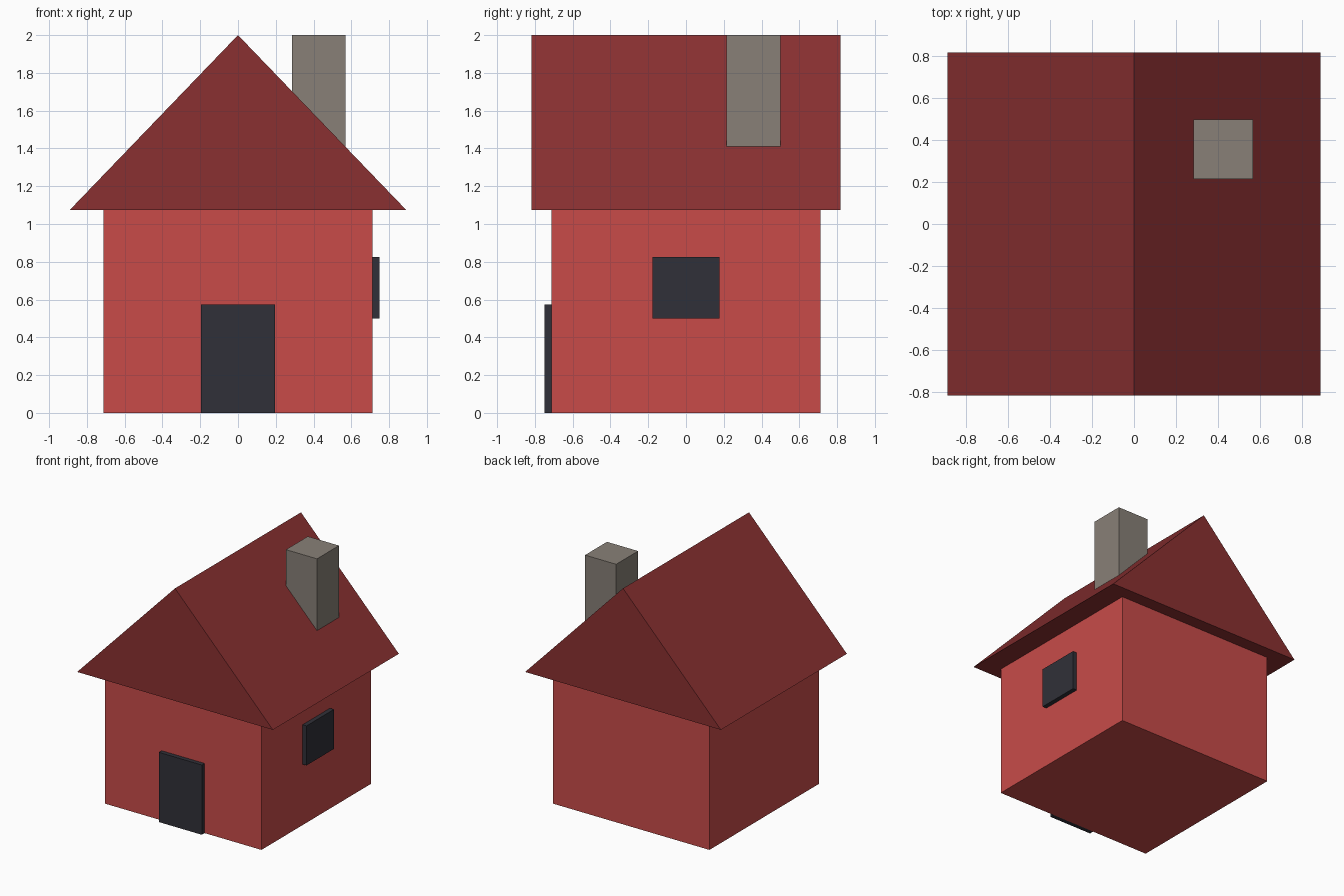
import bpy

if "Cube" in bpy.data.objects:
    bpy.data.objects.remove(bpy.data.objects["Cube"])


def srgb(r, g, b):
    def lin(c):
        c /= 255
        return c / 12.92 if c <= 0.04045 else ((c + 0.055) / 1.055) ** 2.4
    return (lin(r), lin(g), lin(b), 1)


def material(name, rgb):
    mat = bpy.data.materials.new(name)
    mat.diffuse_color = srgb(*rgb)
    mat.use_nodes = True
    mat.node_tree.nodes["Principled BSDF"].inputs["Base Color"].default_value = mat.diffuse_color
    return mat


def extrude_profile(name, profile, y0, y1, mat):
    """Closed prism from a counter-clockwise (x, z) profile, front at y0."""
    n = len(profile)
    verts = [(x, y, z) for y in (y0, y1) for x, z in profile]
    faces = [tuple(range(n)), tuple(reversed(range(n, 2 * n)))]
    faces += [(i, i + n, (i + 1) % n + n, (i + 1) % n) for i in range(n)]
    mesh = bpy.data.meshes.new(name)
    mesh.from_pydata(verts, [], faces)
    mesh.materials.append(mat)
    obj = bpy.data.objects.new(name, mesh)
    bpy.context.collection.objects.link(obj)
    return obj


def box(name, x, y, z, mat):
    profile = [(x[0], z[0]), (x[1], z[0]), (x[1], z[1]), (x[0], z[1])]
    return extrude_profile(name, profile, y[0], y[1], mat)


wall_red = material("wall red", (200, 75, 73))
roof_red = material("roof dark red", (138, 48, 49))
charcoal = material("charcoal", (48, 48, 56))
stone = material("stone grey", (136, 128, 119))

EAVES = 1.075

# Walls and overhanging gable roof
box("walls", (-0.712, 0.712), (-0.712, 0.712), (0, EAVES), wall_red)
extrude_profile("roof", [(-0.89, EAVES), (0.89, EAVES), (0, 2)],
                -0.818, 0.818, roof_red)

# Chimney, sunk into the right slope
box("chimney", (0.285, 0.568), (0.215, 0.5), (1.29, 2), stone)

# Door on the front, window on the right
box("door", (-0.195, 0.195), (-0.748, -0.712), (0, 0.573), charcoal)
box("window", (0.712, 0.748), (-0.178, 0.178), (0.5, 0.825), charcoal)
